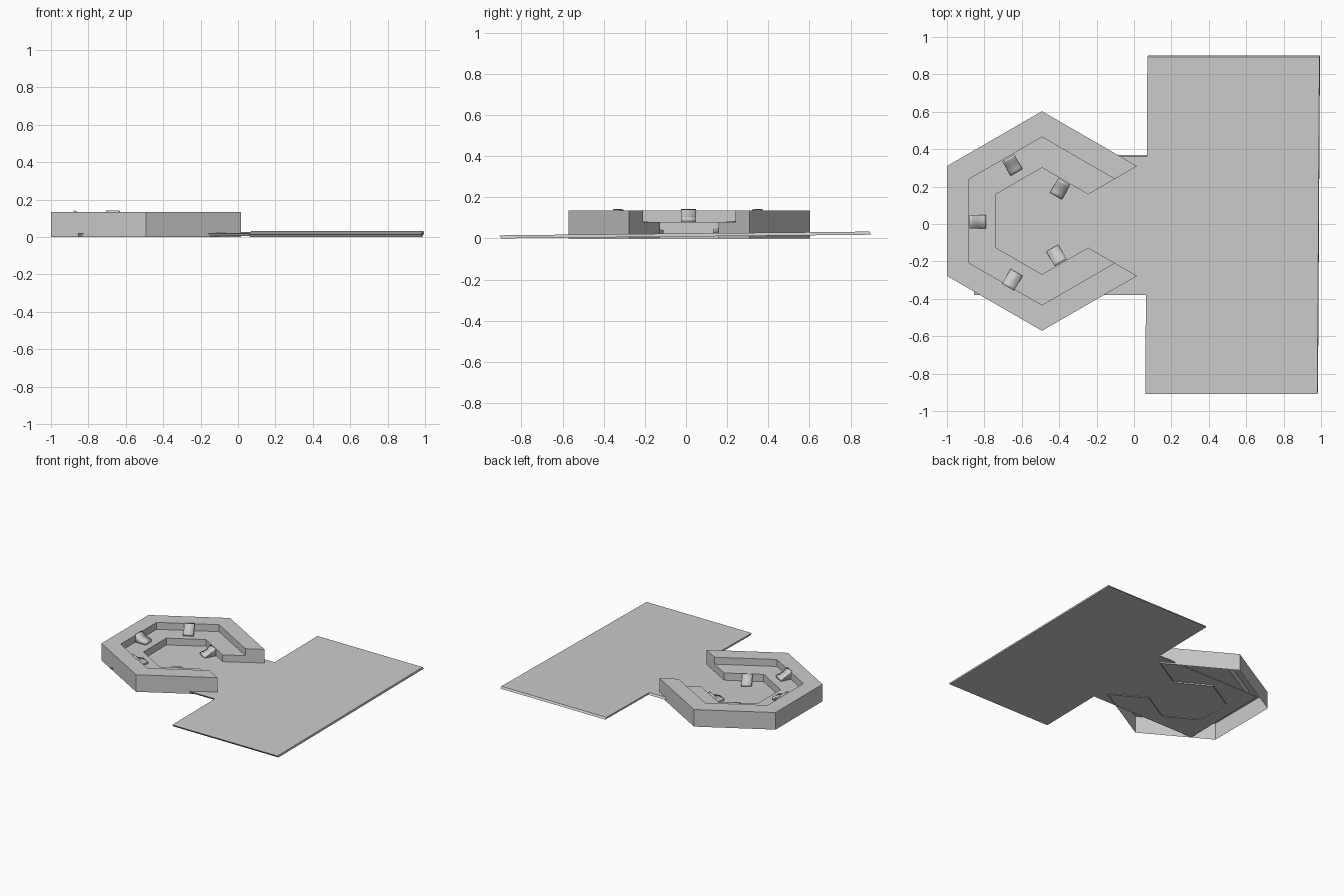
import bpy, bmesh
from math import radians, cos, sin
from mathutils import Vector, Matrix

if "Cube" in bpy.data.objects:
    bpy.data.objects.remove(bpy.data.objects["Cube"])

CX, CY = -0.492, 0.016      # centre of the hexagonal pit


def make(name, verts, faces, smooth=False, flip_check=True):
    me = bpy.data.meshes.new(name)
    me.from_pydata(verts, [], faces)
    if flip_check:
        bm = bmesh.new()
        bm.from_mesh(me)
        bmesh.ops.recalc_face_normals(bm, faces=bm.faces)
        bm.to_mesh(me)
        bm.free()
    for p in me.polygons:
        p.use_smooth = smooth
    ob = bpy.data.objects.new(name, me)
    bpy.context.collection.objects.link(ob)
    return ob


def prism(name, bottom, offset, smooth=False):
    n = len(bottom)
    verts = [Vector(v) for v in bottom]
    verts += [v + Vector(offset) for v in verts]
    faces = [tuple(reversed(range(n))), tuple(range(n, 2 * n))]
    faces += [(i, (i + 1) % n, n + (i + 1) % n, n + i) for i in range(n)]
    return make(name, verts, faces, smooth)


# T-shaped ground slab, very slightly tilted and turned
outline = [(-0.85, -0.37), (0.069, -0.37), (0.069, -0.898), (0.989, -0.898),
           (0.989, 0.902), (0.069, 0.902), (0.069, 0.37), (-0.85, 0.37)]
prism("ground_slab",
      [(x + 0.006 * y, y, 0.009 + 0.01 * y) for x, y in outline],
      (-0.003, -0.010, 0.015))

# Sunken hexagonal seating ring: open underneath, open on the +x side
# cross-section from outside to inside: (radius, height)
section = [(0.587, 0.0), (0.587, 0.135), (0.449, 0.135), (0.449, 0.08),
           (0.285, 0.08), (0.285, 0.0)]
k = len(section)
verts, faces = [], []
for i in range(6):
    a = radians(30 + 60 * i)
    verts += [(CX + r * cos(a), CY + r * sin(a), z) for r, z in section]
for i in range(5):
    for j in range(k - 1):
        a = i * k + j
        faces.append((a, a + k, a + k + 1, a + 1))
faces += [tuple(range(k)), tuple(reversed(range(5 * k, 6 * k)))]
make("seating_ring", verts, faces)


# Small lounge chairs with their backs against the outer walls
def chair(name, x, y, z, angle):
    profile = [(-0.045, 0), (0.045, 0), (0.045, 0.062), (0.03, 0.06),
               (0.005, 0.035), (-0.03, 0.024), (-0.045, 0.02)]
    ob = prism(name, [(u, -0.037, w) for u, w in profile], (0, 0.074, 0), True)
    ob.matrix_world = (Matrix.Translation((x, y, z)) @
                       Matrix.Rotation(radians(angle), 4, 'Z'))


for n, c in enumerate([(-0.835, 0.012, 0.08, 180), (-0.65, 0.315, 0.08, 120),
                       (-0.65, -0.298, 0.08, 240), (-0.395, 0.188, 0.022, 60),
                       (-0.415, -0.168, 0.02, -60)]):
    chair("chair_%d" % (n + 1), *c)
